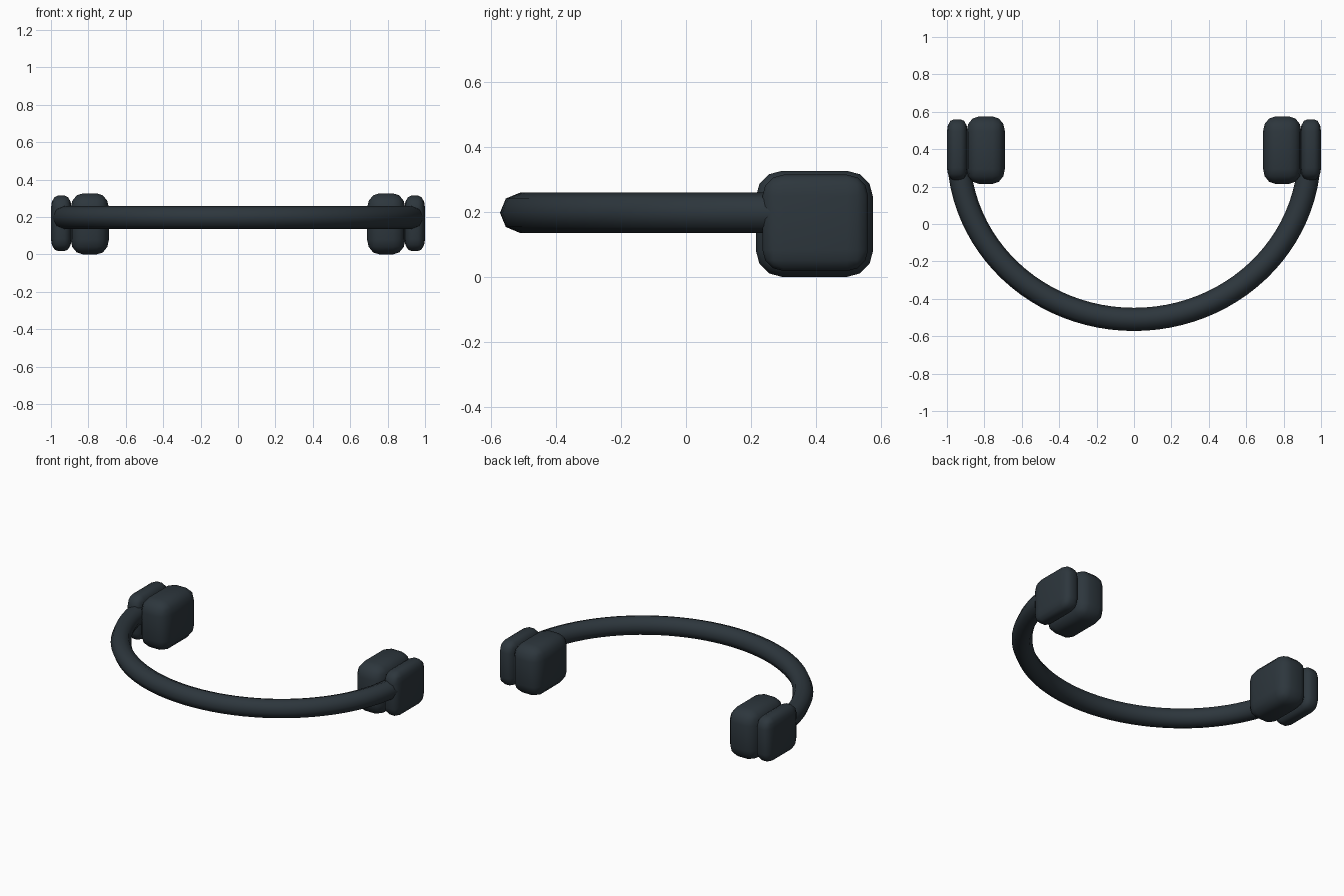
import bpy, bmesh
from math import pi, cos, sin
from mathutils import Vector

cube = bpy.data.objects.get("Cube")
if cube:
    bpy.data.objects.remove(cube, do_unlink=True)

# Single dark slate colour
slate = bpy.data.materials.new("dark_slate")
slate.use_nodes = True
slate.diffuse_color = (0.026, 0.037, 0.046, 1)
slate.node_tree.nodes["Principled BSDF"].inputs["Base Color"].default_value = slate.diffuse_color


def finish(bm, name):
    bmesh.ops.recalc_face_normals(bm, faces=bm.faces)
    mesh = bpy.data.meshes.new(name)
    for f in bm.faces:
        f.smooth = True
    bm.to_mesh(mesh)
    bm.free()
    mesh.materials.append(slate)
    obj = bpy.data.objects.new(name, mesh)
    bpy.context.collection.objects.link(obj)
    return obj


def rounded_box(name, low, high, radii):
    """Box between two corners, with its own rounding radius on each axis."""
    low, high, radii = Vector(low), Vector(high), Vector(radii)
    size, centre = high - low, (low + high) / 2
    bm = bmesh.new()
    bmesh.ops.create_cube(bm, size=1)
    bmesh.ops.scale(bm, verts=bm.verts, vec=[s / r for s, r in zip(size, radii)])
    bmesh.ops.bevel(bm, geom=bm.edges[:], offset=1, segments=3, profile=0.5, affect='EDGES')
    bmesh.ops.scale(bm, verts=bm.verts, vec=radii)
    bmesh.ops.translate(bm, verts=bm.verts, vec=centre)
    return finish(bm, name)


# Headband: eight-sided tube swept along a half ellipse
STEPS, SIDES, TUBE = 48, 8, 0.062
bm = bmesh.new()
rings = []
for i in range(STEPS + 1):
    a = pi + pi * i / STEPS
    ring = []
    for j in range(SIDES):
        t = 2 * pi * j / SIDES
        out = TUBE * cos(t)
        ring.append(bm.verts.new(((0.938 + out) * cos(a),
                                  0.38 + (0.89 + out) * sin(a),
                                  0.197 + TUBE * sin(t))))
    rings.append(ring)
for r, s in zip(rings, rings[1:]):
    for j in range(SIDES):
        k = (j + 1) % SIDES
        bm.faces.new((r[j], r[k], s[k], s[j]))
bm.faces.new(rings[0])
bm.faces.new(rings[-1])
finish(bm, "headband")

# Ear cushions and outer plates on both sides
for side, sign in (("left", 1), ("right", -1)):
    for part, x0, x1, y0, y1, z0, z1, radii in (
            ("ear_cushion", 0.69, 0.895, 0.215, 0.575, 0.0, 0.326, (0.065, 0.08, 0.08)),
            ("outer_plate", 0.89, 1.0, 0.235, 0.56, 0.018, 0.314, (0.037, 0.065, 0.065))):
        xs = sorted((sign * x0, sign * x1))
        rounded_box(side + "_" + part, (xs[0], y0, z0), (xs[1], y1, z1), radii)
